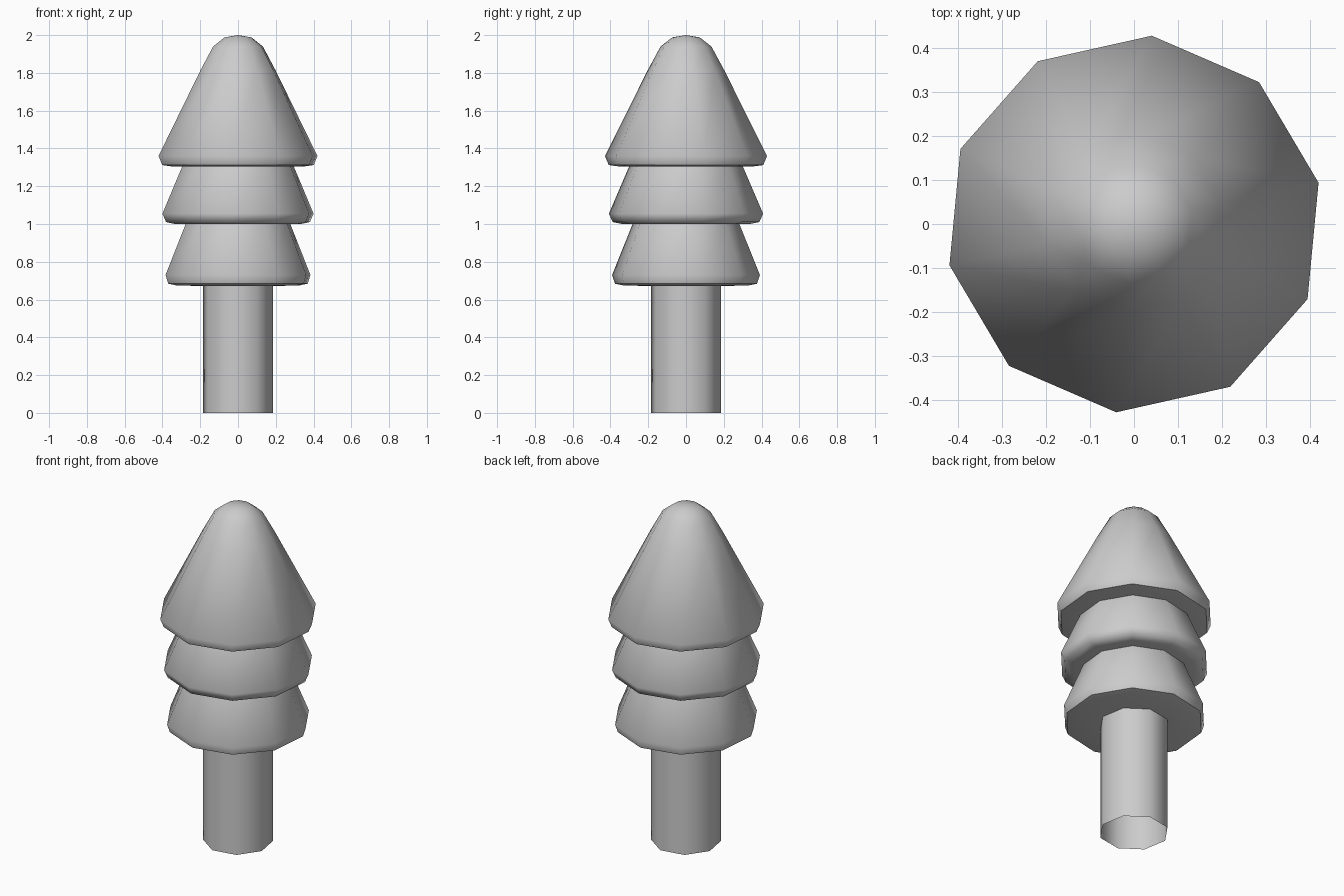
import bpy, bmesh
from math import sin, cos, radians, tau

if "Cube" in bpy.data.objects:
    bpy.data.objects.remove(bpy.data.objects["Cube"])


def lathe(name, profile, sides, offset):
    """Revolve (radius, z) points into a low-sided smooth-shaded shell."""
    bm = bmesh.new()
    rings = []
    for r, z in profile:
        if r == 0:
            rings.append([bm.verts.new((0, 0, z))] * sides)
        else:
            rings.append([bm.verts.new((r * cos(offset + tau * i / sides),
                                        r * sin(offset + tau * i / sides), z))
                          for i in range(sides)])
    for a, b in zip(rings, rings[1:]):
        for i in range(sides):
            j = (i + 1) % sides
            quad = [a[i], a[j], b[j], b[i]]
            bm.faces.new(list(dict.fromkeys(quad)))
    bmesh.ops.recalc_face_normals(bm, faces=bm.faces)
    mesh = bpy.data.meshes.new(name)
    bm.to_mesh(mesh)
    bm.free()
    ob = bpy.data.objects.new(name, mesh)
    bpy.context.collection.objects.link(ob)
    bpy.ops.object.select_all(action='DESELECT')
    ob.select_set(True)
    bpy.context.view_layer.objects.active = ob
    bpy.ops.object.shade_smooth_by_angle(angle=radians(60))
    return ob


# Eight-sided open trunk
lathe("trunk", [(0.189, 0), (0.189, 0.69)], 8, radians(-12.6))

# Ten-sided foliage tiers: underside, rolled rim, sloping side
turn = radians(12.6)
lathe("lower_foliage", [(0.17, 0.672), (0.33, 0.674), (0.378, 0.684), (0.393, 0.73),
                        (0.28, 1.01)], 10, turn)
lathe("middle_foliage", [(0.25, 1.0), (0.34, 1.0), (0.39, 1.01), (0.41, 1.055),
                         (0.296, 1.32)], 10, turn)
# Top tier with rounded tip
lathe("top_foliage", [(0.25, 1.305), (0.36, 1.305), (0.411, 1.312), (0.431, 1.36),
                      (0.203, 1.815), (0.135, 1.94), (0.073, 1.988), (0, 2.0)],
      10, turn)
